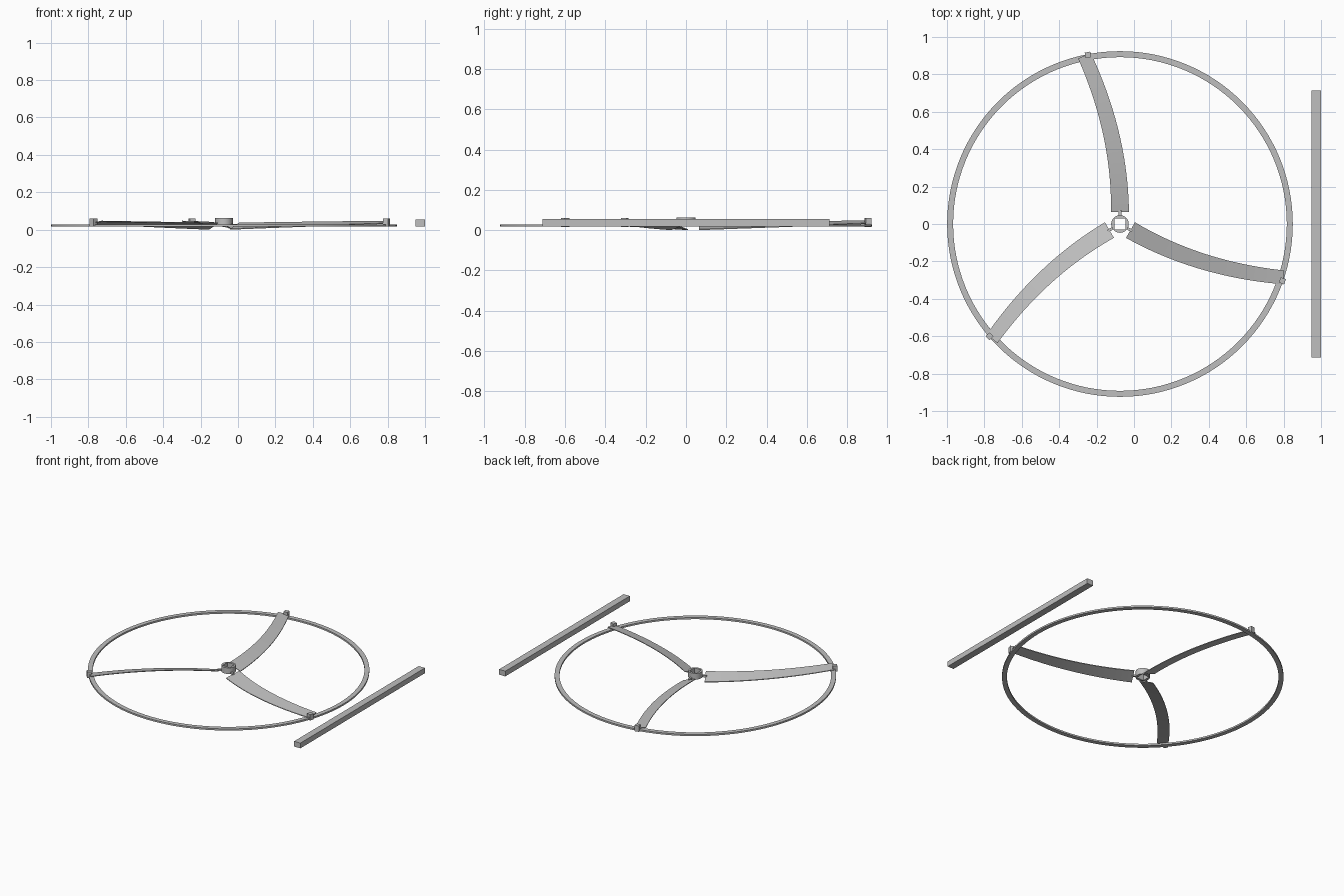
import bpy, bmesh, math
from mathutils import Matrix, Vector

if "Cube" in bpy.data.objects:
    bpy.data.objects.remove(bpy.data.objects["Cube"], do_unlink=True)

CENTRE = Vector((-0.075, 0, 0))

grey = bpy.data.materials.new("light_grey")
grey.use_nodes = True
colour = (0.52, 0.52, 0.52, 1)
grey.diffuse_color = colour
grey.node_tree.nodes["Principled BSDF"].inputs["Base Color"].default_value = colour


def finish(bm, name, smooth=False):
    bmesh.ops.recalc_face_normals(bm, faces=bm.faces)
    mesh = bpy.data.meshes.new(name)
    bm.to_mesh(mesh)
    bm.free()
    mesh.materials.append(grey)
    obj = bpy.data.objects.new(name, mesh)
    bpy.context.collection.objects.link(obj)
    if smooth:
        bpy.ops.object.select_all(action="DESELECT")
        obj.select_set(True)
        bpy.context.view_layer.objects.active = obj
        bpy.ops.object.shade_smooth_by_angle(angle=math.radians(30))
    return obj


def loft(bm, sections, closed):
    """Join four-cornered sections into a solid strip."""
    rows = [[bm.verts.new(p) for p in s] for s in sections]
    pairs = list(zip(rows, rows[1:]))
    if closed:
        pairs.append((rows[-1], rows[0]))
    else:
        bm.faces.new(rows[0])
        bm.faces.new(rows[-1])
    for a, b in pairs:
        for i in range(4):
            j = (i + 1) % 4
            bm.faces.new((a[i], a[j], b[j], b[i]))


def ring(name, outer, inner, z0, z1, segments):
    """Flat-walled ring; inner gives the hole radius for each angle."""
    bm = bmesh.new()
    sections = []
    for i in range(segments):
        a = math.tau * i / segments
        d = Vector((math.cos(a), math.sin(a), 0))
        r = inner(d)
        sections.append([CENTRE + d * q + Vector((0, 0, z))
                         for q, z in ((r, z0), (outer, z0), (outer, z1), (r, z1))])
    loft(bm, sections, True)
    return finish(bm, name, True)


def box(name, centre, size, turn=0):
    bm = bmesh.new()
    bmesh.ops.create_cube(bm, size=1)
    bm.transform(Matrix.Translation(centre) @ Matrix.Rotation(turn, 4, "Z")
                 @ Matrix.Diagonal((*size, 1)))
    return finish(bm, name)


def blade(name, turn, steps=24, thick=0.005):
    """Swept, twisted blade that rises towards the tip."""
    bm = bmesh.new()
    sections = []
    for i in range(steps + 1):
        t = i / steps
        mid = Vector((-0.19 * t * t, 0.065 + 0.835 * t, 0))
        across = Vector((0.835, 0.38 * t, 0)).normalized()
        half = 0.048 - 0.011 * t
        low, high = 0.031 * t, 0.033 + 0.01 * t
        lead = mid + across * half + Vector((0, 0, low))
        trail = mid - across * half + Vector((0, 0, high))
        up = Vector((0, 0, thick))
        sections.append([lead, trail, trail + up, lead + up])
    loft(bm, sections, False)
    bm.transform(Matrix.Translation(CENTRE) @ Matrix.Rotation(turn, 4, "Z"))
    return finish(bm, name, True)


# Outer hoop and hub with a square hole
ring("outer_hoop", 0.924, lambda d: 0.892, 0.017, 0.029, 128)
ring("hub", 0.047, lambda d: 0.029 / max(abs(d.x), abs(d.y)), 0.018, 0.062, 48)

# Three blades, each with a root pin and a clip on the hoop
for i in range(3):
    turn = -math.tau * i / 3
    spin = Matrix.Rotation(turn, 3, "Z")
    blade(f"blade_{i + 1}", turn)
    box(f"root_pin_{i + 1}", CENTRE + spin @ Vector((0, 0.058, 0.024)),
        (0.014, 0.034, 0.012), turn)
    box(f"hoop_clip_{i + 1}", CENTRE + spin @ Vector((-0.171, 0.904, 0.038)),
        (0.03, 0.03, 0.043), turn + 0.19)

# Separate straight bar beside the hoop
box("side_bar", Vector((0.974, 0, 0.036)), (0.05, 1.426, 0.038))
